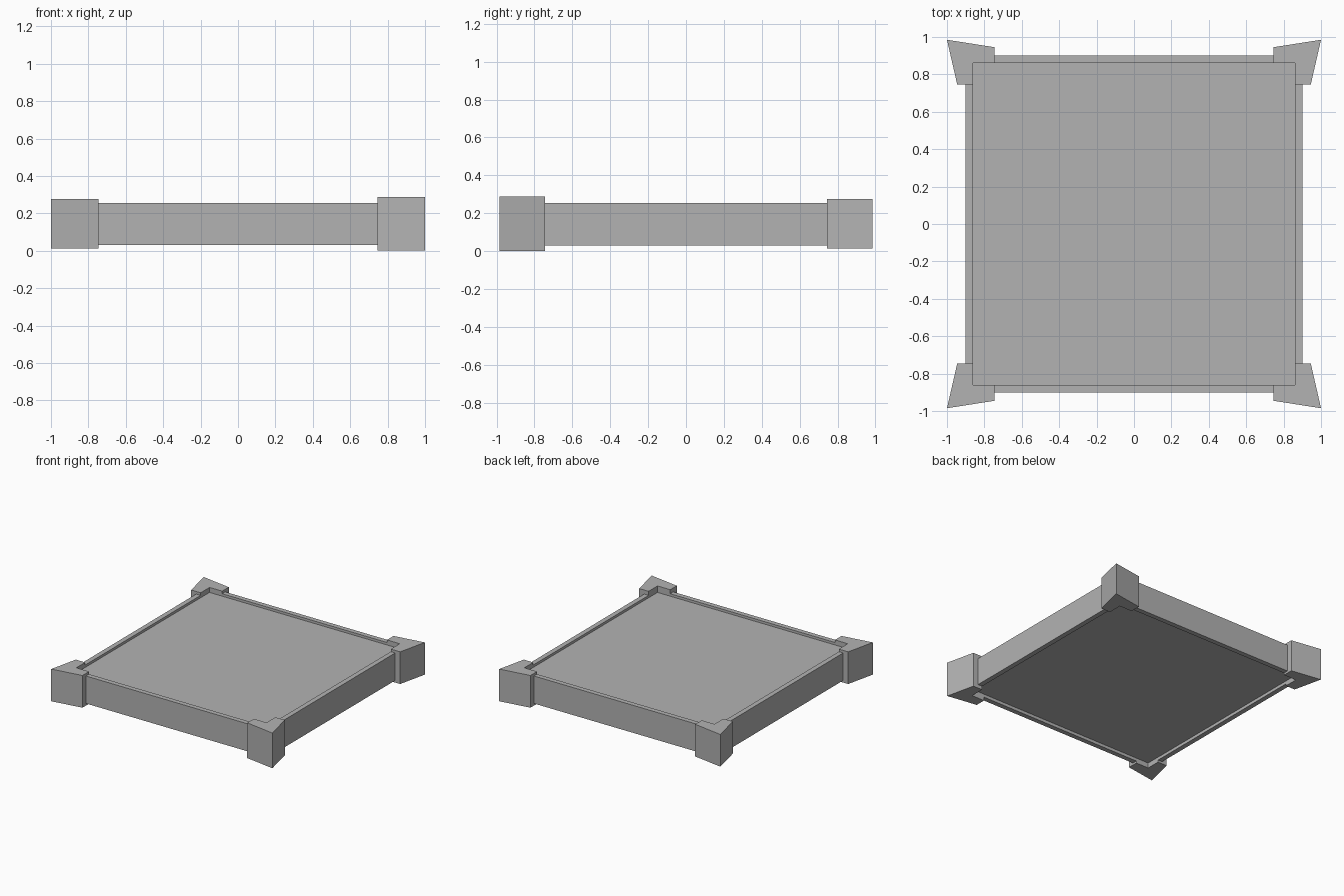
import bpy, bmesh

if "Cube" in bpy.data.objects:
    bpy.data.objects.remove(bpy.data.objects["Cube"], do_unlink=True)

GREY = (0.45, 0.45, 0.45, 1)
mat = bpy.data.materials.new("stone grey")
mat.use_nodes = True
mat.diffuse_color = GREY
mat.node_tree.nodes["Principled BSDF"].inputs["Base Color"].default_value = GREY

INNER, OUTER = 0.86, 0.90


def prism(name, outline, low, high):
    """Extrude a flat outline upward from low to high."""
    bm = bmesh.new()
    base = bm.faces.new([bm.verts.new((x, y, low)) for x, y in outline])
    up = bmesh.ops.extrude_face_region(bm, geom=[base])["geom"]
    verts = [v for v in up if isinstance(v, bmesh.types.BMVert)]
    bmesh.ops.translate(bm, verts=verts, vec=(0, 0, high - low))
    bmesh.ops.recalc_face_normals(bm, faces=bm.faces)
    mesh = bpy.data.meshes.new(name)
    bm.to_mesh(mesh)
    bm.free()
    mesh.materials.append(mat)
    obj = bpy.data.objects.new(name, mesh)
    bpy.context.collection.objects.link(obj)
    return obj


# Recessed floor panel
prism("floor_panel", [(-INNER, -INNER), (INNER, -INNER), (INNER, INNER), (-INNER, INNER)],
      0.055, 0.235)

# Four mitred rails around the panel
rail = [(-OUTER, -OUTER), (OUTER, -OUTER), (INNER, -INNER), (-INNER, -INNER)]
for side in ("front", "left", "back", "right"):
    prism(side + "_rail", rail, 0.03, 0.255)
    rail = [(-y, x) for x, y in rail]

# Flared L-shaped corner blocks; the front left one is slightly taller
corner = [(1, 0.985), (0.745, 0.945), (0.745, INNER), (INNER, INNER),
          (INNER, 0.745), (0.945, 0.745)]
for sx, x_name in ((1, "left"), (-1, "right")):
    for sy, y_name in ((-1, "front"), (1, "back")):
        tall = sx > 0 and sy < 0
        low, high = (0, 0.288) if tall else (0.013, 0.276)
        prism(f"{y_name}_{x_name}_corner", [(sx * x, sy * y) for x, y in corner], low, high)
